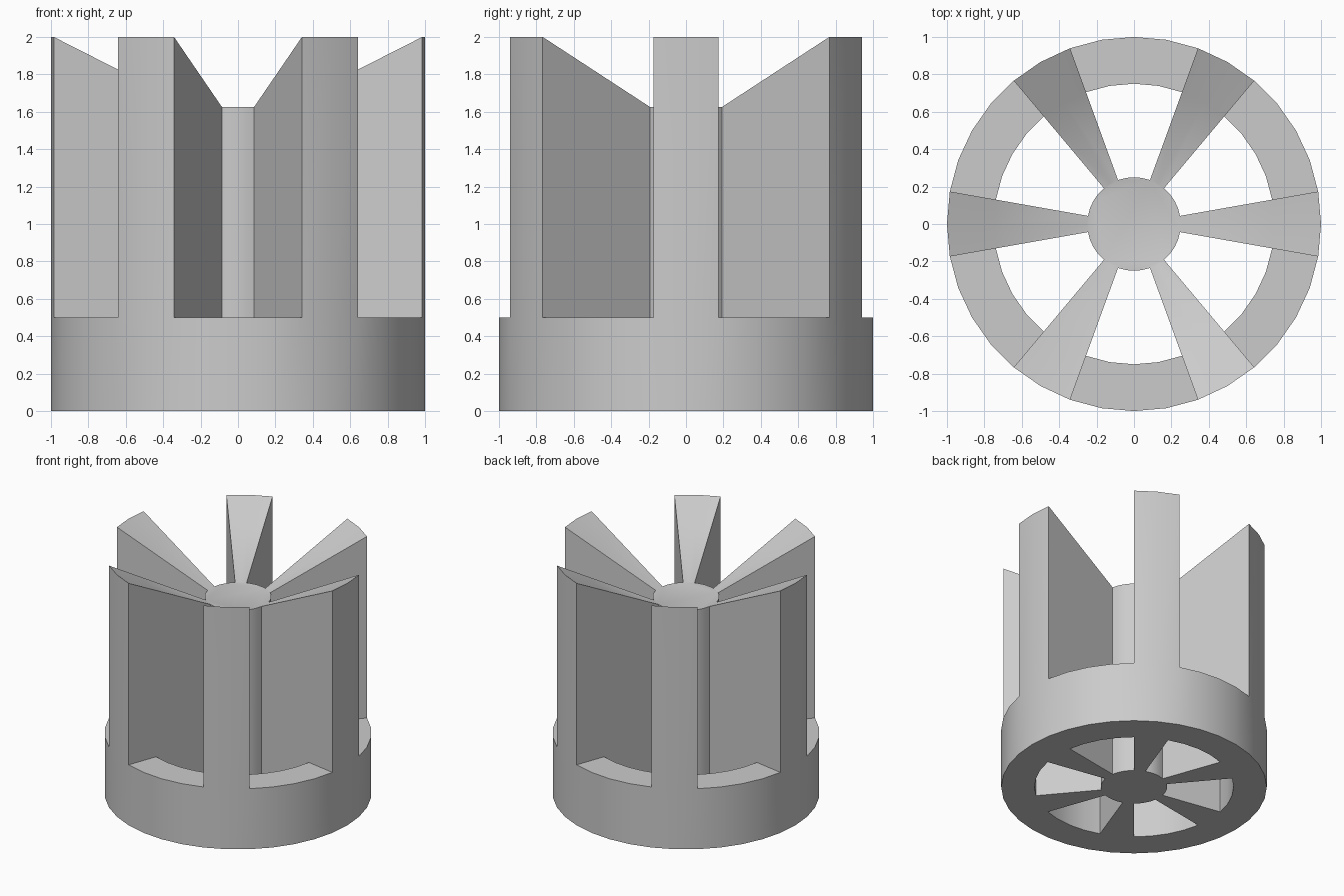
import bpy
import bmesh
import math

cube = bpy.data.objects.get("Cube")
if cube:
    bpy.data.objects.remove(cube, do_unlink=True)

SIDES = 36
HUB, INNER, OUTER = 0.25, 0.75, 1.0
RIM_TOP = 0.5

grey = bpy.data.materials.new("light_grey")
grey.use_nodes = True
colour = (0.6, 0.6, 0.6, 1)
grey.diffuse_color = colour
grey.node_tree.nodes["Principled BSDF"].inputs["Base Color"].default_value = colour

bm = bmesh.new()


def point(r, i, z):
    a = math.tau * i / SIDES
    return bm.verts.new((r * math.cos(a), r * math.sin(a), z))


def face(*points):
    bm.faces.new([point(*p) for p in points])


def slope(r):
    """Height of the funnel-shaped fin tops at radius r."""
    return 1.5 + r / 2


def is_fin(i):
    """Each fin covers two steps, centred on every sixth step."""
    return i % 6 in (0, 5)


def arc_wall(r, i, low, high):
    face((r, i, low), (r, i + 1, low), (r, i + 1, high), (r, i, high))


def arc_cap(r0, r1, i, z0, z1):
    face((r0, i, z0), (r1, i, z1), (r1, i + 1, z1), (r0, i + 1, z0))


def fin_side(i):
    face((HUB, i, 0), (INNER, i, 0), (INNER, i, RIM_TOP), (HUB, i, RIM_TOP))
    face((HUB, i, RIM_TOP), (INNER, i, RIM_TOP), (OUTER, i, RIM_TOP),
         (OUTER, i, slope(OUTER)), (INNER, i, slope(INNER)), (HUB, i, slope(HUB)))


# Hub caps
for z in (0, slope(HUB)):
    face(*[(HUB, i, z) for i in range(SIDES)])

for i in range(SIDES):
    # Rim underside and outer wall
    arc_cap(INNER, OUTER, i, 0, 0)
    arc_wall(OUTER, i, 0, RIM_TOP)
    if is_fin(i):
        # Fin and spoke
        arc_cap(HUB, INNER, i, 0, 0)
        arc_cap(HUB, INNER, i, slope(HUB), slope(INNER))
        arc_cap(INNER, OUTER, i, slope(INNER), slope(OUTER))
        arc_wall(OUTER, i, RIM_TOP, slope(OUTER))
    else:
        # Open slot between hub and rim
        arc_cap(INNER, OUTER, i, RIM_TOP, RIM_TOP)
        arc_wall(INNER, i, 0, RIM_TOP)
        arc_wall(HUB, i, 0, RIM_TOP)
        arc_wall(HUB, i, RIM_TOP, slope(HUB))
    if is_fin(i) != is_fin(i + 1):
        fin_side(i + 1)

bmesh.ops.remove_doubles(bm, verts=bm.verts, dist=0.0001)
bmesh.ops.recalc_face_normals(bm, faces=bm.faces)
mesh = bpy.data.meshes.new("finned_ring")
bm.to_mesh(mesh)
bm.free()
mesh.materials.append(grey)

body = bpy.data.objects.new("finned_ring", mesh)
bpy.context.collection.objects.link(body)
bpy.ops.object.select_all(action="DESELECT")
body.select_set(True)
bpy.context.view_layer.objects.active = body
bpy.ops.object.shade_smooth_by_angle(angle=math.radians(30))
